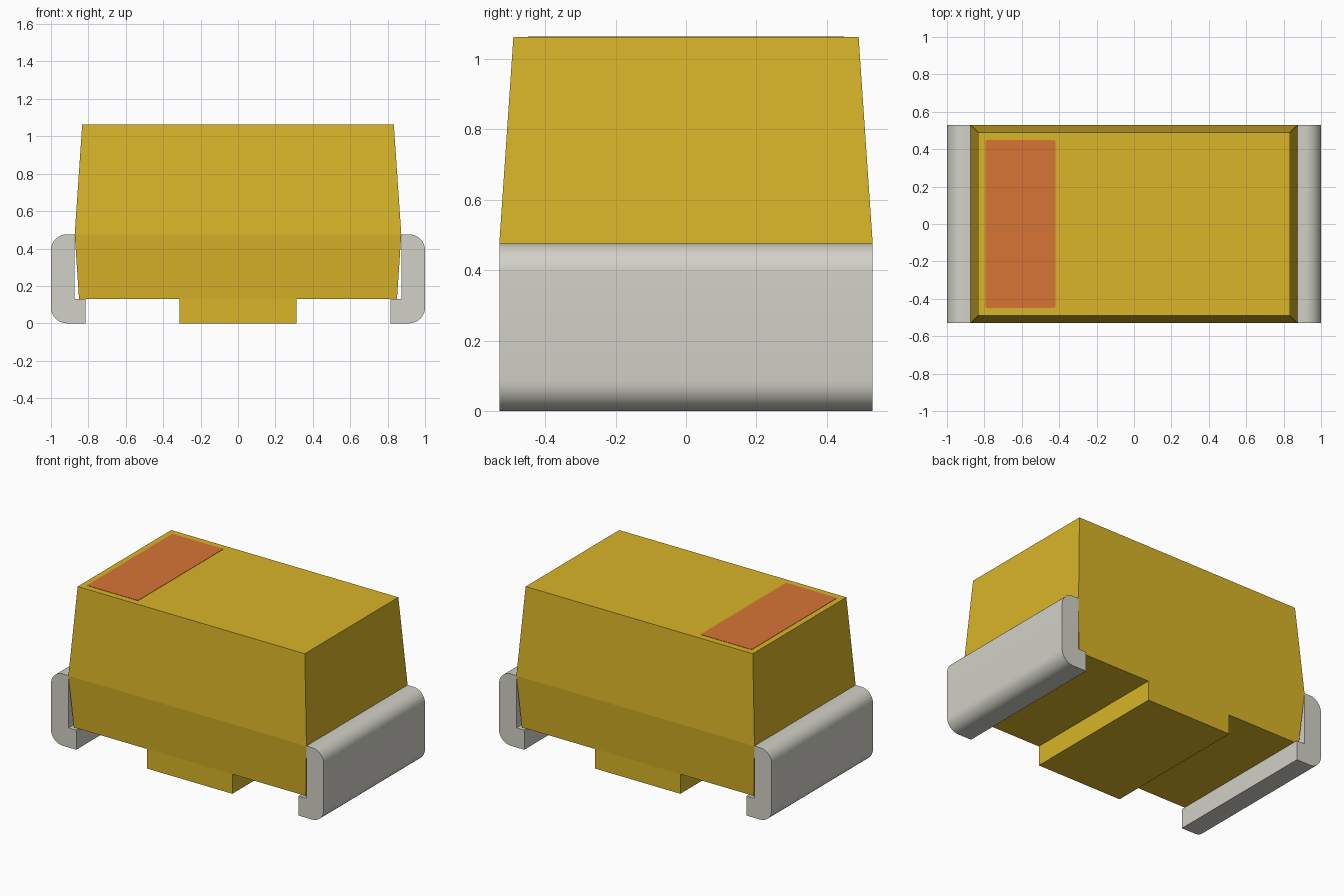
import bpy, bmesh, math

if "Cube" in bpy.data.objects:
    bpy.data.objects.remove(bpy.data.objects["Cube"])


def material(name, rgb):
    m = bpy.data.materials.new(name)
    m.use_nodes = True
    m.diffuse_color = (*rgb, 1)
    m.node_tree.nodes["Principled BSDF"].inputs["Base Color"].default_value = (*rgb, 1)
    return m


amber = material("amber_resin", (0.69, 0.46, 0.021))
metal = material("tinned_metal", (0.645, 0.637, 0.571))
orange = material("orange_mark", (0.68, 0.178, 0.036))


def finish(name, bm, mat):
    bmesh.ops.recalc_face_normals(bm, faces=bm.faces)
    mesh = bpy.data.meshes.new(name)
    bm.to_mesh(mesh)
    bm.free()
    mesh.materials.append(mat)
    obj = bpy.data.objects.new(name, mesh)
    bpy.context.collection.objects.link(obj)
    return obj


def loft(name, rings, mat):
    """Join equal-length point rings into a closed solid."""
    bm = bmesh.new()
    loops = [[bm.verts.new(p) for p in ring] for ring in rings]
    for a, b in zip(loops, loops[1:]):
        for i in range(len(a)):
            j = (i + 1) % len(a)
            bm.faces.new((a[i], a[j], b[j], b[i]))
    bm.faces.new(loops[0])
    bm.faces.new(loops[-1])
    return finish(name, bm, mat)


def rect(hx, hy, z):
    return [(-hx, -hy, z), (hx, -hy, z), (hx, hy, z), (-hx, hy, z)]


def arc(cx, cz, r, start, end, steps=10):
    angles = [math.radians(start + (end - start) * i / steps) for i in range(steps + 1)]
    return [(cx + r * math.cos(a), cz + r * math.sin(a)) for a in angles]


# Moulded body, widest at the parting line, and the standoff below it
PART, BASE, TOP = 0.476, 0.13, 1.062
loft("body", [rect(0.85, 0.505, BASE), rect(0.873, 0.53, PART), rect(0.833, 0.49, TOP)], amber)
loft("standoff", [rect(0.312, 0.505, 0), rect(0.312, 0.505, BASE)], amber)

# Folded metal leads at both ends
R = 0.085
profile = [(0.815, 0)] + arc(1 - R, R, R, -90, 0) + arc(1 - R, PART - R, R, 0, 90)
profile += [(0.873, PART), (0.873, BASE), (0.815, BASE)]
for name, side in (("left_lead", 1), ("right_lead", -1)):
    lead = loft(name, [[(side * x, y, z) for x, z in profile] for y in (-0.53, 0.53)], metal)
    bpy.ops.object.select_all(action="DESELECT")
    lead.select_set(True)
    bpy.context.view_layer.objects.active = lead
    bpy.ops.object.shade_smooth_by_angle(angle=math.radians(30))

# Polarity stripe with slightly rounded corners
X0, X1, Y, C = -0.795, -0.42, 0.448, 0.01
outline = (arc(X1 - C, Y - C, C, 0, 90, 4) + arc(X0 + C, Y - C, C, 90, 180, 4)
           + arc(X0 + C, C - Y, C, 180, 270, 4) + arc(X1 - C, C - Y, C, 270, 360, 4))
loft("polarity_stripe", [[(x, y, z) for x, y in outline] for z in (TOP - 0.003, TOP + 0.002)], orange)
